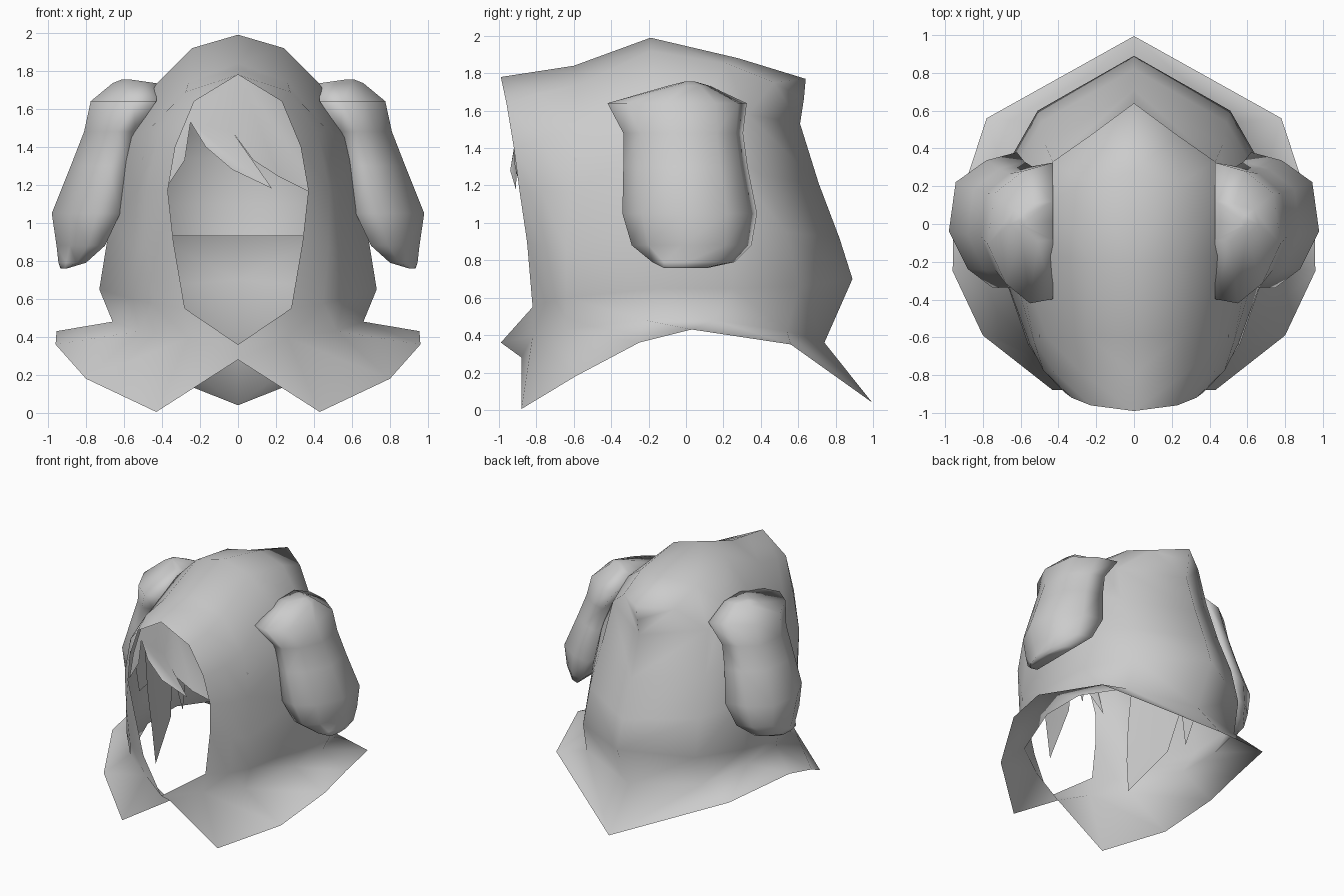
import bpy, bmesh

cube = bpy.data.objects.get("Cube")
if cube:
    bpy.data.objects.remove(cube, do_unlink=True)

# One plain cloth colour for everything
GREY = (0.6, 0.6, 0.6, 1.0)
mat = bpy.data.materials.new("plain_grey")
mat.use_nodes = True
mat.diffuse_color = GREY
bsdf = mat.node_tree.nodes["Principled BSDF"]
bsdf.inputs["Base Color"].default_value = GREY
bsdf.inputs["Roughness"].default_value = 0.8


def make(name, verts, faces, mirror=False, solid=False):
    """Smooth mesh object from points and faces, optionally mirrored in x."""
    me = bpy.data.meshes.new(name)
    me.from_pydata(verts, [], faces)
    bm = bmesh.new()
    bm.from_mesh(me)
    bmesh.ops.remove_doubles(bm, verts=bm.verts, dist=0.0005)
    if solid:
        bmesh.ops.recalc_face_normals(bm, faces=bm.faces)
    for f in bm.faces:
        f.smooth = True
    bm.to_mesh(me)
    bm.free()
    me.materials.append(mat)
    ob = bpy.data.objects.new(name, me)
    bpy.context.collection.objects.link(ob)
    if mirror:
        mod = ob.modifiers.new("Mirror", 'MIRROR')
        mod.use_clip = True


def loft(rows, closed=False):
    """Quads between rows of equal length."""
    n = len(rows[0])
    verts = [p for r in rows for p in r]
    faces = []
    for i in range(len(rows) - 1):
        for j in range(n if closed else n - 1):
            k = (j + 1) % n
            faces.append((i * n + j, (i + 1) * n + j, (i + 1) * n + k, i * n + k))
    return verts, faces


# Hood: rows run from the face opening round the side to the back centre
hood_rows = [
    [(0, -.99, 1.78), (0, -.6, 1.84), (0, -.19, 1.99), (0, .28, 1.88), (0, .64, 1.77), (0, .64, 1.77)],
    [(.23, -.96, 1.64), (.26, -.58, 1.74), (.24, -.19, 1.92), (.25, .22, 1.85), (.23, .47, 1.75), (0, .63, 1.66)],
    [(.33, -.92, 1.4), (.46, -.6, 1.5), (.43, -.17, 1.73), (.43, .13, 1.71), (.43, .33, 1.58), (0, .61, 1.53)],
    [(.37, -.89, 1.17), (.53, -.62, 1.17), (.62, -.15, 1.42), (.61, .18, 1.38), (.47, .42, 1.25), (0, .71, 1.21)],
    [(.34, -.85, .9), (.55, -.64, .85), (.67, -.15, 1.02), (.66, .25, 1.0), (.49, .54, .95), (0, .82, .92)],
    [(.28, -.82, .55), (.56, -.64, .6), (.73, -.15, .65), (.71, .25, .65), (.51, .6, .66), (0, .89, .7)],
    [(0, -.99, .36), (.52, -.65, .43), (.66, -.22, .48), (.66, .15, .48), (.52, .54, .42), (0, .74, .36)],
]
rows = []
for r in hood_rows:
    a, b = r[0], r[1]
    mid = [(a[k] + b[k]) / 2 for k in range(3)]
    if a[0] > 0:                      # round the cheek slightly outwards
        mid[0] += .03
        mid[1] -= .02
    rows.append([a, tuple(mid)] + r[1:])
# Flared collar hem
hem = [(0, -.88, .28), (.43, -.88, .005), (.8, -.59, .18), (.96, -.25, .36),
       (.955, .03, .43), (.78, .56, .35), (0, .995, .04)]
make("hood_and_collar", *loft(rows + [hem]), mirror=True)

# Hanging ears: stacked rings (height, inner x, outer x, front y, back y)
ear_rings = [
    (1.755, .57, .61, -.01, .05), (1.735, .43, .66, -.09, .12), (1.64, .43, .775, -.42, .325),
    (1.48, .54, .81, -.335, .305), (1.3, .58, .88, -.335, .33), (1.05, .62, .98, -.34, .38),
    (.88, .70, .955, -.29, .35), (.79, .80, .945, -.18, .26), (.76, .90, .935, -.12, .12),
]
# Ring outline, flat against the head and bulging outwards (share of width, share of depth)
outline = [(0, .5), (0, 1), (.45, .94), (.9, .78), (1, .42), (.72, .14), (.35, 0), (0, .03)]
ear = [[(x0 + u * (x1 - x0), y0 + t * (y1 - y0), z) for u, t in outline]
       for z, x0, x1, y0, y1 in ear_rings]
v, f = loft(ear, closed=True)
n = len(outline)
f += [tuple(range(n)), tuple(range(len(v) - n, len(v)))]
make("ears", v, f, mirror=True, solid=True)

# Fringe: three swept strands, each a fan around its first point
crown = (0, -.86, 1.79)
left_root, right_root = (-.26, -.88, 1.62), (.26, -.88, 1.62)
notch_a, notch_b = (-.25, -.89, 1.53), (-.03, -.91, 1.48)
strands = [
    [left_root, (-.35, -.85, 1.38), (-.4, -.83, 1.15), (-.28, -.88, 1.33), notch_a, crown],
    [notch_a, (-.17, -.92, 1.4), (-.03, -.94, 1.28), (.18, -.91, 1.18), notch_b, crown],
    [crown, notch_b, (.08, -.92, 1.33), (.22, -.9, 1.24), (.4, -.83, 1.15),
     (.35, -.85, 1.38), right_root],
]
v, f = [], []
for s in strands:
    base = len(v)
    v += s
    f += [(base, base + k, base + k + 1) for k in range(1, len(s) - 1)]
make("fringe", v, f)

# Hair cap: follows the hood at the crown, then drops straight to a level edge
cap = [[(x * .965, y * .965, 1 + (z - 1) * .965) for x, y, z in r[2:]] for r in rows[:3]]
side = [(.5, -.6), (.575, -.15), (.565, .15), (.43, .37), (0, .64)]
cap += [[(x * s, y * s, z) for x, y in side] for z, s in ((1.34, 1), (1.1, 1), (.93, .97))]
make("hair_cap", *loft(cap), mirror=True)

# Side locks: broad at the temple, tapering to a low point
lock = [[(.45, -.56, 1.3), (.51, -.4, 1.3), (.54, -.1, 1.3)],
        [(.42, -.57, .95), (.49, -.36, .95), (.54, -.08, .95)],
        [(.39, -.55, .62), (.43, -.38, .58), (.48, -.18, .57)],
        [(.38, -.52, .34)] * 3]
make("side_locks", *loft(lock), mirror=True)

# Short points hanging behind the side locks
make("rear_locks", [(.54, -.1, .95), (.5, 0, .55), (.55, .14, .95)], [(0, 1, 2)], mirror=True)
